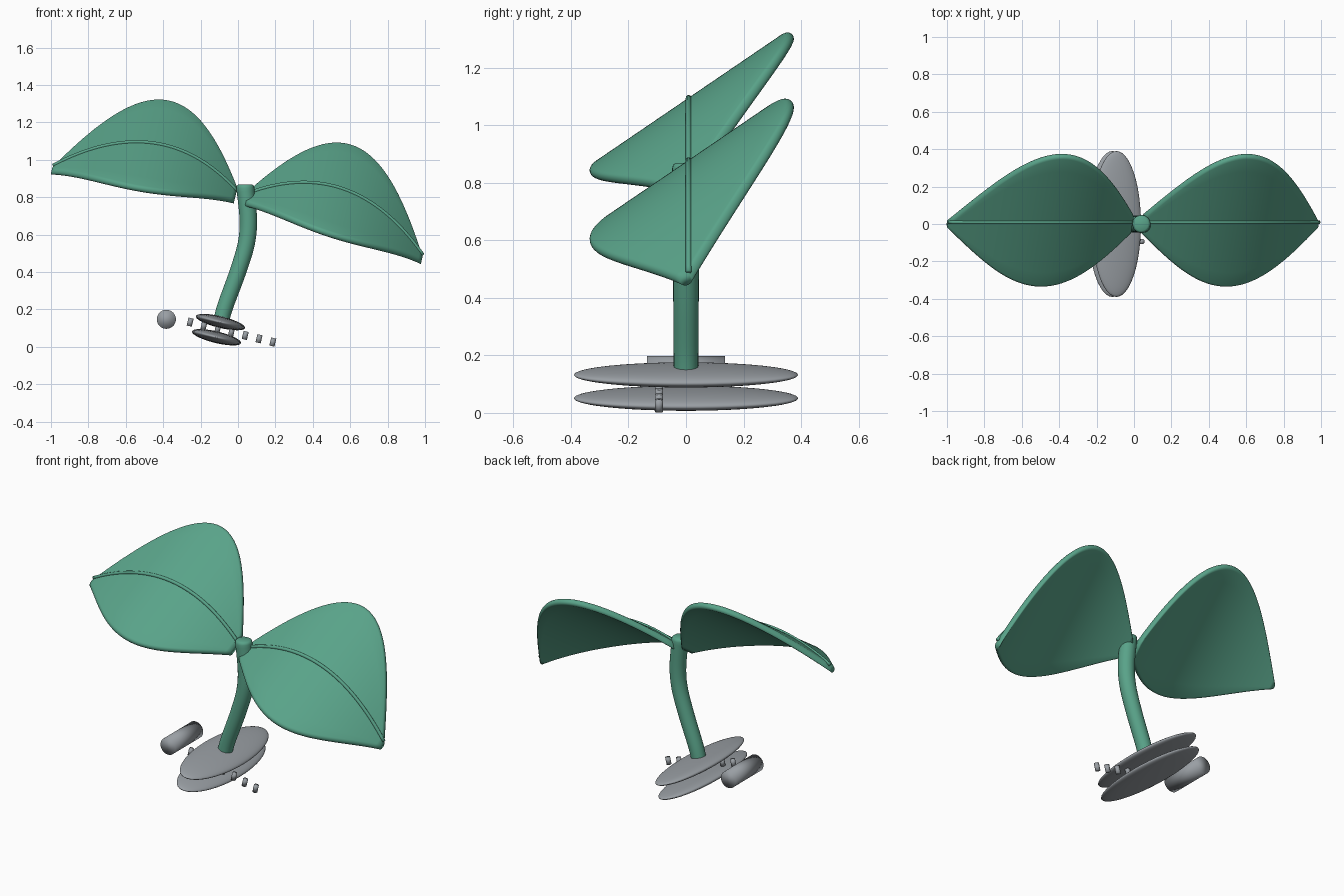
import bpy, bmesh, math
from mathutils import Vector, Matrix

if "Cube" in bpy.data.objects:
    bpy.data.objects.remove(bpy.data.objects["Cube"])

TILT = math.radians(13.6)          # whole sprout leans toward +x
FRAME = Matrix.Translation((0.013, 0, 0.785)) @ Matrix.Rotation(TILT, 4, 'Y')


def material(name, rgb):
    m = bpy.data.materials.new(name)
    m.diffuse_color = (*rgb, 1)
    m.use_nodes = True
    m.node_tree.nodes["Principled BSDF"].inputs["Base Color"].default_value = m.diffuse_color
    return m


GREEN = material("leaf green", (0.100, 0.365, 0.250))
GREY = material("metal grey", (0.32, 0.345, 0.37))


def finish(bm, name, mat, angle=180):
    bmesh.ops.recalc_face_normals(bm, faces=bm.faces)
    me = bpy.data.meshes.new(name)
    bm.to_mesh(me)
    bm.free()
    me.materials.append(mat)
    ob = bpy.data.objects.new(name, me)
    bpy.context.collection.objects.link(ob)
    bpy.ops.object.select_all(action='DESELECT')
    ob.select_set(True)
    bpy.context.view_layer.objects.active = ob
    bpy.ops.object.shade_smooth_by_angle(angle=math.radians(angle))
    return ob


def loft(rings, name, mat):
    """Skin a list of closed rings and cap both ends."""
    bm = bmesh.new()
    vs = [[bm.verts.new(p) for p in r] for r in rings]
    n = len(vs[0])
    for a, b in zip(vs, vs[1:]):
        for i in range(n):
            j = (i + 1) % n
            bm.faces.new((a[i], a[j], b[j], b[i]))
    bm.faces.new(vs[0])
    bm.faces.new(vs[-1])
    return finish(bm, name, mat)


def tube(path, radii, name, mat, sides=24):
    """Round tube along a path lying in the xz plane."""
    rings = []
    for i, p in enumerate(path):
        t = (path[min(i + 1, len(path) - 1)] - path[max(i - 1, 0)]).normalized()
        u = Vector((0, 1, 0))
        w = t.cross(u).normalized()
        rings.append([p + radii[i] * (math.cos(a) * u + math.sin(a) * w)
                      for a in (2 * math.pi * k / sides for k in range(sides))])
    return loft(rings, name, mat)


# Leaves: flat sloping sections with round edges along an arched midrib
LENGTH, RISE, THICK = 1.018, 0.70, 0.019
SLOPE = math.atan(RISE)
ACROSS = Vector((0, math.cos(SLOPE), math.sin(SLOPE)))
NORMAL = Vector((0, -math.sin(SLOPE), math.cos(SLOPE)))


def arch(x):
    return 0.16 - 0.79 * (x - 0.46) ** 2


def leaf_section(lo, hi):
    """Stadium outline as (across, normal) pairs, from lo to hi."""
    flat = [lo + (hi - lo) * k / 10 for k in range(1, 10)]
    arc = [math.pi * k / 8 for k in range(9)]
    return ([(hi + THICK * math.sin(a), -THICK * math.cos(a)) for a in arc]
            + [(v, THICK) for v in reversed(flat)]
            + [(lo - THICK * math.sin(a), THICK * math.cos(a)) for a in arc]
            + [(v, -THICK) for v in flat])


for side, label in ((-1, "left"), (1, "right")):
    rings, rib = [], []
    for i in range(49):
        t = 0.03 + 0.97 * i / 48
        x = t * LENGTH
        s = max(math.sin(math.pi * t), 0.0)
        back, front = 0.002 + 0.354 * s, 0.002 + 0.314 * s
        c = Vector((side * x, 0, arch(x)))
        rings.append([FRAME @ (c + ACROSS * v + NORMAL * h) for v, h in
                      leaf_section(-front / math.cos(SLOPE), back / math.cos(SLOPE))])
        rib.append(FRAME @ Vector((side * x, 0.009, arch(x) + 0.029)))
    loft(rings, label + "_leaf", GREEN)
    tube(rib, [0.010] * len(rib), label + "_leaf_midrib", GREEN, 10)

# Stem: curved, slightly thicker at the top, with a rounded rim
pts = [Vector(p) for p in ((-0.092, 0, 0.13), (-0.067, 0, 0.22), (-0.001, 0, 0.40),
                           (0.044, 0, 0.55), (0.055, 0, 0.68), (0.039, 0, 0.85))]
path, radii = [], []
for i in range(len(pts) - 1):
    p0, p1, p2, p3 = (pts[min(max(i + d, 0), len(pts) - 1)] for d in (-1, 0, 1, 2))
    for k in range(6):
        t = k / 6
        path.append(0.5 * (2 * p1 + (p2 - p0) * t + (2 * p0 - 5 * p1 + 4 * p2 - p3) * t * t
                           + (3 * p1 - p0 - 3 * p2 + p3) * t ** 3))
        radii.append(0.042 + 0.006 * (i + t) / 5)
for dz, r in ((0, 0.048), (0.012, 0.045), (0.018, 0.036)):
    path.append(pts[-1] + Vector((0, 0, dz)))
    radii.append(r)
tube(path, radii, "stem", GREEN)

# Clip plates: two flattened ellipsoids
for name, x, z in (("upper_clip_plate", -0.094, 0.132), ("lower_clip_plate", -0.115, 0.051)):
    bm = bmesh.new()
    bmesh.ops.create_uvsphere(bm, u_segments=48, v_segments=24, radius=1)
    bm.transform(Matrix.Translation((x, 0, z)) @ Matrix.Rotation(TILT, 4, 'Y')
                 @ Matrix.Diagonal((0.135, 0.39, 0.031, 1)))
    finish(bm, name, GREY)

# Clip teeth: a tilted row of small pegs
for i in range(7):
    bm = bmesh.new()
    bmesh.ops.create_cone(bm, cap_ends=True, segments=16, radius1=0.014,
                          radius2=0.014, depth=0.044)
    bm.transform(Matrix.Translation((-0.256 + 0.0737 * i, -0.094, 0.132 - 0.0178 * i))
                 @ Matrix.Rotation(TILT, 4, 'Y'))
    finish(bm, f"clip_tooth_{i + 1}", GREY)

# Hinge barrel: cylinder along y, shaded smooth over its ends
bm = bmesh.new()
bmesh.ops.create_cone(bm, cap_ends=True, segments=32, radius1=0.051, radius2=0.051, depth=0.27)
bm.transform(Matrix.Translation((-0.383, 0, 0.147)) @ Matrix.Rotation(math.pi / 2, 4, 'X'))
finish(bm, "hinge_barrel", GREY)
